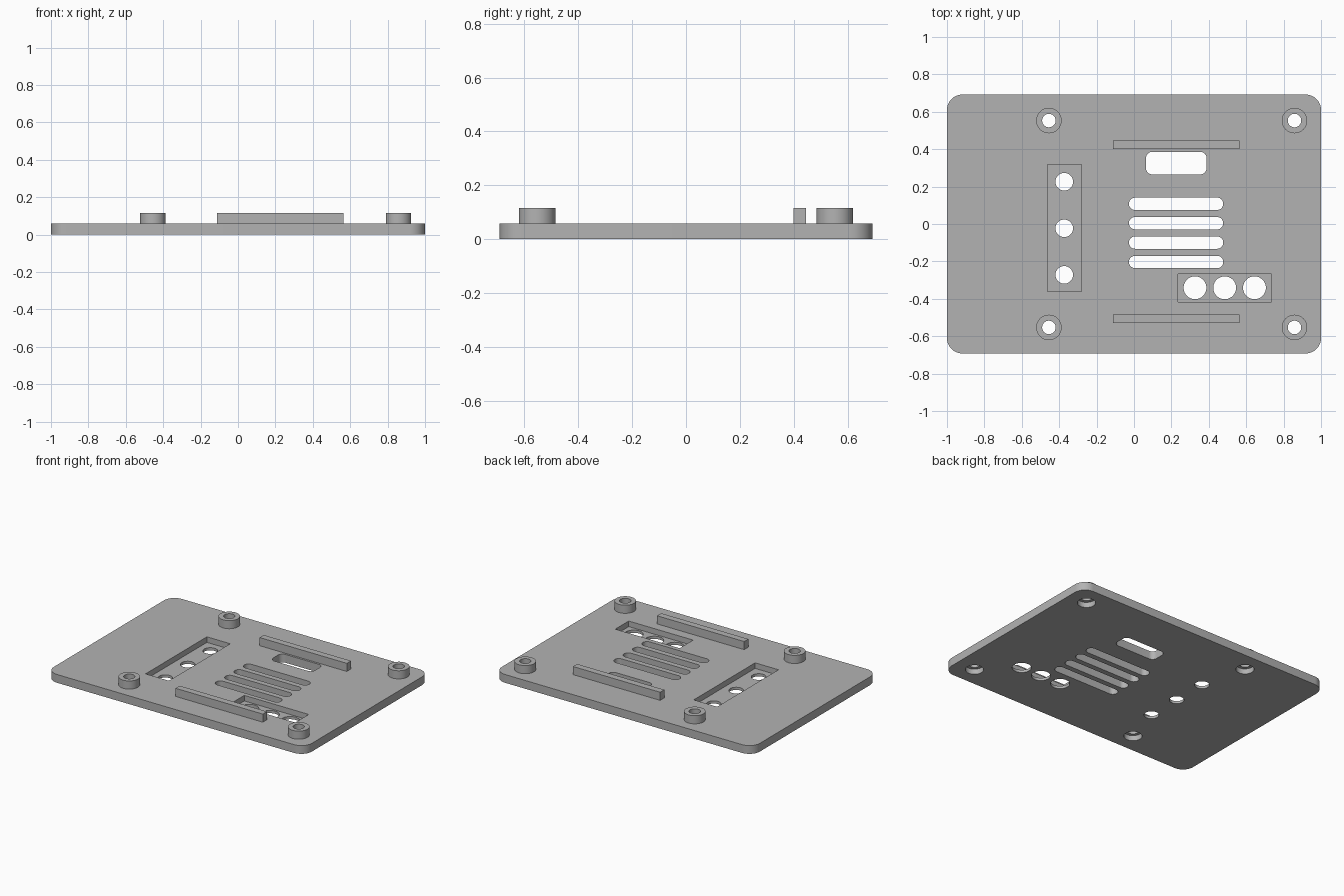
import bpy, bmesh
from math import cos, sin, pi, radians

cube = bpy.data.objects.get("Cube")
if cube:
    bpy.data.objects.remove(cube, do_unlink=True)

grey = bpy.data.materials.new("plain grey")
grey.use_nodes = True
colour = (0.45, 0.45, 0.45, 1)
grey.diffuse_color = colour
grey.node_tree.nodes["Principled BSDF"].inputs["Base Color"].default_value = colour

PLATE = 0.058     # plate thickness
TOP = 0.115       # height of bosses and rails
FLOOR = 0.019     # thickness left under the pockets
LOW, HIGH = -0.1, 0.3   # through-cut limits


def prism(name, outline, z0, z1):
    """Extrude a closed outline from z0 to z1."""
    bm = bmesh.new()
    base = bm.faces.new([bm.verts.new((x, y, z0)) for x, y in outline])
    up = bmesh.ops.extrude_face_region(bm, geom=[base])["geom"]
    verts = [v for v in up if isinstance(v, bmesh.types.BMVert)]
    bmesh.ops.translate(bm, vec=(0, 0, z1 - z0), verts=verts)
    bmesh.ops.recalc_face_normals(bm, faces=bm.faces)
    mesh = bpy.data.meshes.new(name)
    bm.to_mesh(mesh)
    bm.free()
    mesh.materials.append(grey)
    obj = bpy.data.objects.new(name, mesh)
    bpy.context.collection.objects.link(obj)
    return obj


def circle(x, y, r, n=48):
    return [(x + r * cos(2 * pi * i / n), y + r * sin(2 * pi * i / n)) for i in range(n)]


def rect(x0, x1, y0, y1, r=0, n=10):
    """Rectangle outline, with rounded corners when r is given."""
    if not r:
        return [(x0, y0), (x1, y0), (x1, y1), (x0, y1)]
    centres = [(x1 - r, y1 - r), (x0 + r, y1 - r), (x0 + r, y0 + r), (x1 - r, y0 + r)]
    return [(cx + r * cos(pi / 2 * (q + i / n)), cy + r * sin(pi / 2 * (q + i / n)))
            for q, (cx, cy) in enumerate(centres) for i in range(n + 1)]


def cut(obj, outline, z0=LOW, z1=HIGH):
    """Subtract a prism from the object and discard the cutter."""
    cutter = prism("cutter", outline, z0, z1)
    cutter.hide_render = True
    mod = obj.modifiers.new("cut", "BOOLEAN")
    mod.operation, mod.solver, mod.object = "DIFFERENCE", "EXACT", cutter
    bpy.context.view_layer.objects.active = obj
    bpy.ops.object.modifier_apply(modifier=mod.name)
    bpy.data.objects.remove(cutter, do_unlink=True)


def finish(obj):
    bpy.ops.object.select_all(action="DESELECT")
    obj.select_set(True)
    bpy.context.view_layer.objects.active = obj
    bpy.ops.object.shade_smooth_by_angle(angle=radians(30))


# Base plate with rounded corners
plate = prism("base_plate", rect(-1, 1, -0.692, 0.692, 0.082), 0, PLATE)

# Sunken pockets, each with a row of three holes
cut(plate, rect(-0.463, -0.282, -0.362, 0.317), FLOOR)
cut(plate, rect(0.236, 0.735, -0.416, -0.267), FLOOR)
for i in (-1, 0, 1):
    cut(plate, circle(-0.373, -0.023 + 0.249 * i, 0.047))
    cut(plate, circle(0.485 + 0.159 * i, -0.341, 0.061))

# Connector window and vent slots
cut(plate, rect(0.064, 0.388, 0.265, 0.386, 0.034))
for i in range(4):
    y = 0.108 - 0.1037 * i
    cut(plate, rect(-0.027, 0.477, y - 0.033, y + 0.033, 0.0325))

# Screw bosses, bored through and counterbored from underneath
for side, x in (("right", -0.455), ("left", 0.858)):
    for end, y in (("front", -0.553), ("back", 0.553)):
        boss = prism(f"screw_boss_{end}_{side}", circle(x, y, 0.068), PLATE, TOP)
        for part in (boss, plate):
            cut(part, circle(x, y, 0.036))
        cut(plate, circle(x, y, 0.058), LOW, 0.037)
        finish(boss)

# Long retaining rails
for end, y in (("front", -0.507), ("back", 0.423)):
    prism(f"rail_{end}", rect(-0.112, 0.563, y - 0.023, y + 0.023), PLATE, TOP)

finish(plate)
